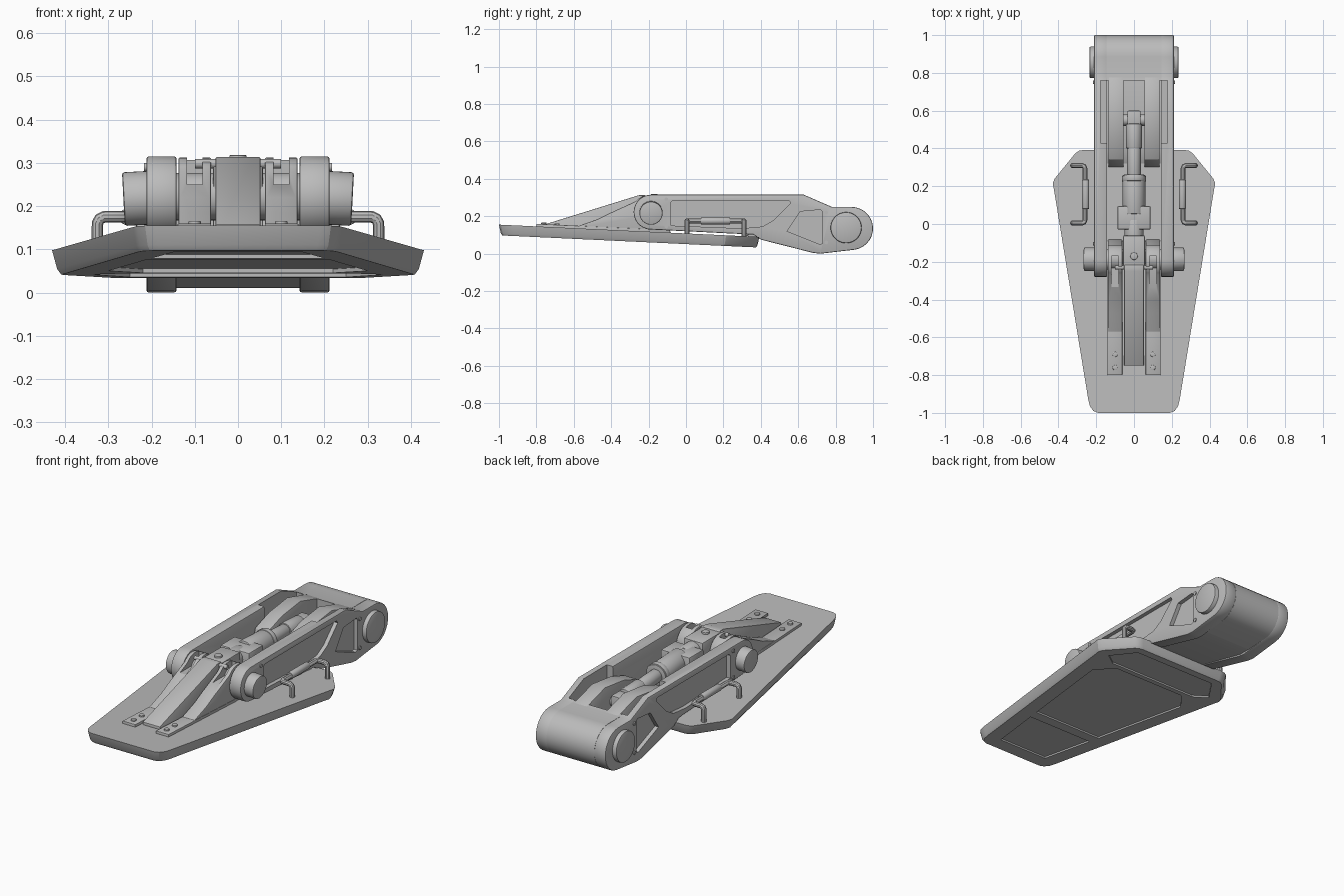
import bpy, bmesh, math
from mathutils import Matrix, Vector

if "Cube" in bpy.data.objects:
    bpy.data.objects.remove(bpy.data.objects["Cube"])

grey = bpy.data.materials.new("plain_grey")
grey.diffuse_color = (0.5, 0.5, 0.5, 1)
grey.use_nodes = True
grey.node_tree.nodes["Principled BSDF"].inputs["Base Color"].default_value = grey.diffuse_color


def plate_z(y):
    return 0.155 - 0.047 * (y + 1)


def finish(ob, bevel=0.0):
    ob.data.materials.clear()
    ob.data.materials.append(grey)
    bpy.ops.object.select_all(action='DESELECT')
    bpy.context.view_layer.objects.active = ob
    ob.select_set(True)
    if bevel:
        m = ob.modifiers.new("bevel", 'BEVEL')
        m.width, m.segments, m.limit_method = bevel, 2, 'ANGLE'
        m.angle_limit = math.radians(35)
        bpy.ops.object.modifier_apply(modifier=m.name)
    bpy.ops.object.shade_smooth_by_angle(angle=math.radians(32))
    return ob


def prism(name, pts, a, b, bevel=0.0, axis='X'):
    """Extrude a (y, z) outline along x, or an (x, y) outline along z."""
    bm = bmesh.new()
    put = (lambda p, t: (t, p[0], p[1])) if axis == 'X' else (lambda p, t: (p[0], p[1], t))
    lo = [bm.verts.new(put(p, a)) for p in pts]
    hi = [bm.verts.new(put(p, b)) for p in pts]
    bm.faces.new(lo)
    bm.faces.new(hi)
    for i in range(len(pts)):
        j = (i + 1) % len(pts)
        bm.faces.new((lo[i], lo[j], hi[j], hi[i]))
    bmesh.ops.recalc_face_normals(bm, faces=bm.faces[:])
    me = bpy.data.meshes.new(name)
    bm.to_mesh(me)
    bm.free()
    ob = bpy.data.objects.new(name, me)
    bpy.context.collection.objects.link(ob)
    return finish(ob, bevel)


def box(name, x0, x1, y0, y1, z0, z1, bevel=0.004):
    return prism(name, [(y0, z0), (y1, z0), (y1, z1), (y0, z1)], x0, x1, bevel)


def rod(name, p, q, r, bevel=0.0, n=32):
    p, q = Vector(p), Vector(q)
    bpy.ops.mesh.primitive_cylinder_add(vertices=n, radius=r, depth=(q - p).length)
    ob = bpy.context.object
    ob.name = name
    ob.data.transform(Matrix.Translation((p + q) / 2) @ (q - p).to_track_quat('Z', 'Y').to_matrix().to_4x4())
    return finish(ob, bevel)


def cut(ob, cutter):
    bpy.context.view_layer.objects.active = ob
    m = ob.modifiers.new("cut", 'BOOLEAN')
    m.operation, m.solver, m.object = 'DIFFERENCE', 'EXACT', cutter
    bpy.ops.object.modifier_apply(modifier=m.name)
    bpy.data.objects.remove(cutter)


def arc(cy, cz, r, a0, a1, n=14):
    return [(cy + r * math.cos(math.radians(a0 + (a1 - a0) * i / n)),
             cz + r * math.sin(math.radians(a0 + (a1 - a0) * i / n))) for i in range(n + 1)]


def both(pts):
    return pts + [(-x, y) for x, y in reversed(pts)]


# Sloping foot plate with chamfered underside and shallow underside panels
half = [(0.19, -1.0), (0.215, -0.99), (0.233, -0.965), (0.242, -0.93),
        (0.425, 0.19), (0.43, 0.215), (0.42, 0.24), (0.31, 0.375), (0.29, 0.388), (0.265, 0.392)]
plate = prism("foot_plate", both(half), -0.057, 0, axis='Z')
for v in plate.data.vertices:
    if v.co.z < -0.05:
        v.co.x *= 0.95
        v.co.y = -0.3 + (v.co.y + 0.3) * 0.975
    elif v.co.z > -0.01:
        v.co.z = 0
bm = bmesh.new()
bm.from_mesh(plate.data)
side = [e for e in bm.edges if abs(e.verts[0].co.z - e.verts[1].co.z) > 0.01]
new = bmesh.ops.bisect_plane(bm, geom=bm.verts[:] + bm.edges[:] + bm.faces[:],
                             plane_co=(0, 0, -0.044), plane_no=(0, 0, 1))
for v in bm.verts:
    if abs(v.co.z + 0.044) < 1e-4:
        k = 0.95 + 0.05 * 0.044 / 0.057
        ky = 0.975 + 0.025 * 0.044 / 0.057
        v.co.x /= k
        v.co.y = -0.3 + (v.co.y + 0.3) / ky
bm.to_mesh(plate.data)
bm.free()
for panel in ([(0.15, -0.90), (0.20, -0.60)], [(0.21, -0.54), (0.30, 0.02), (0.22, 0.12)],
              [(0.27, 0.15), (0.34, 0.20), (0.25, 0.33)]):
    cut(plate, prism("panel_cutter", both(panel), -0.08, -0.048, axis='Z'))
shear = Matrix.Identity(4)
shear[2][1], shear[2][3] = -0.047, plate_z(0)
plate.data.transform(shear)
finish(plate)

# Arm side beams with outside pockets and inside slots
beam = (arc(-0.187, 0.222, 0.093, 270, 90) + [(0.63, 0.315), (0.78, 0.25)]
        + arc(0.885, 0.135, 0.115, 90, -82) + [(0.72, 0.0), (0.68, 0.004), (0.40, 0.075), (0.36, 0.102)])
window = [(-0.08, 0.15), (-0.08, 0.275), (-0.07, 0.285), (0.55, 0.285), (0.56, 0.27),
          (0.47, 0.18), (0.41, 0.145), (0.3, 0.135)]
gusset = [(0.54, 0.12), (0.61, 0.225), (0.72, 0.235), (0.73, 0.225), (0.73, 0.055), (0.715, 0.05)]
for s, tag in ((1, "right"), (-1, "left")):
    arm = prism("arm_beam_" + tag, beam, s * 0.142, s * 0.212, 0.006)
    for pocket in (window, gusset):
        cut(arm, prism("pocket_cutter", pocket, s * 0.19, s * 0.3))
    cut(arm, box("slot_cutter", s * 0.10, s * 0.178, 0.43, 0.76, 0.16, 0.4, 0))
    finish(arm)
    # Pivot pins and their small screws
    rod("front_pivot_" + tag, (s * 0.15, -0.187, 0.222), (s * 0.265, -0.187, 0.216), 0.062, 0.006, 40)
    rod("rear_pivot_" + tag, (s * 0.15, 0.856, 0.139), (s * 0.236, 0.856, 0.139), 0.083, 0.006, 40)
    for y, z in ((-0.105, 0.29), (-0.105, 0.145), (0.75, 0.22), (0.75, 0.06)):
        rod("beam_screw_" + tag, (s * 0.2, y, z), (s * 0.217, y, z), 0.01, 0, 12)
    # Inner ribs of the arm
    prism("inner_rib_" + tag, [(0.30, 0.10), (0.34, 0.235), (0.46, 0.275), (0.62, 0.295), (0.78, 0.25),
                               (0.78, 0.03), (0.40, 0.085)], s * 0.055, s * 0.135, 0.004)

    # Bracket ribs: bolted foot strip and rising hinge lug with a top notch
    prism("bracket_foot_" + tag, [(-0.80, 0.13), (-0.80, plate_z(-0.8) + 0.014),
                                  (-0.2, plate_z(-0.2) + 0.014), (-0.2, 0.1)], s * 0.062, s * 0.14, 0.003)
    lug = prism("bracket_lug_" + tag, [(-0.58, 0.135), (-0.57, 0.15), (-0.47, 0.185), (-0.40, 0.22)]
                + arc(-0.20, 0.222, 0.09, 140, 0) + [(-0.08, 0.10)], s * 0.062, s * 0.138, 0.004)
    cut(lug, box("notch_cutter", s * 0.082, s * 0.118, -0.40, -0.17, 0.25, 0.4, 0))
    finish(lug)
    for y in (-0.76, -0.69, -0.49):
        z = plate_z(y) + 0.012
        rod("foot_bolt_" + tag, (s * 0.1, y, z), (s * 0.1, y, z + 0.01), 0.014, 0.002, 12)

    # Grab handle bent from round bar, with a thicker grip
    cu = bpy.data.curves.new("handle_" + tag, 'CURVE')
    cu.dimensions, cu.bevel_depth, cu.bevel_resolution, cu.use_fill_caps = '3D', 0.0135, 3, True
    end = [(0.325, 0.09), (0.325, 0.160), (0.320, 0.170), (0.310, 0.175), (0.275, 0.175)]
    path = ([(x, 0.005, z) for x, z in end] + [(0.264, 0.009, 0.175), (0.26, 0.02, 0.175),
            (0.26, 0.295, 0.175), (0.264, 0.306, 0.175)] + [(x, 0.31, z) for x, z in reversed(end)])
    sp = cu.splines.new('POLY')
    sp.points.add(len(path) - 1)
    for p, (x, y, z) in zip(sp.points, path):
        p.co = (s * x, y, z, 1)
    handle = bpy.data.objects.new("handle_" + tag, cu)
    bpy.context.collection.objects.link(handle)
    bpy.ops.object.select_all(action='DESELECT')
    bpy.context.view_layer.objects.active = handle
    handle.select_set(True)
    bpy.ops.object.convert(target='MESH')
    finish(bpy.context.object)
    rod("handle_grip_" + tag, (s * 0.256, 0.08, 0.175), (s * 0.256, 0.235, 0.175), 0.019, 0.003, 20)

# Rear knuckle and floor joining the two beams
prism("rear_knuckle", [(0.76, 0.01), (0.76, 0.255), (0.78, 0.25)]
      + arc(0.885, 0.135, 0.115, 90, -82), -0.145, 0.145)
prism("arm_floor", [(0.32, 0.095), (0.40, 0.13), (0.78, 0.09), (0.78, 0.012), (0.69, 0.012),
                    (0.40, 0.08)], -0.145, 0.145)

# Centre wedge of the bracket and hinge shaft
prism("centre_wedge", [(-0.75, 0.13), (-0.75, 0.158), (-0.25, 0.313), (-0.22, 0.313),
                       (-0.16, 0.22), (-0.16, 0.10)], -0.052, 0.052, 0.003)
rod("hinge_shaft", (-0.15, -0.187, 0.222), (0.15, -0.187, 0.222), 0.055)
rod("hinge_clip", (-0.1, -0.23, 0.298), (0.1, -0.23, 0.298), 0.011, 0, 16)


# Actuator along the middle of the arm
def axis(y):
    return (0, y, 0.25 - 0.05 * y)


box("actuator_yoke", -0.058, 0.058, -0.24, -0.06, 0.20, 0.308, 0.008)
box("actuator_valve_block", -0.088, 0.088, -0.03, 0.095, 0.19, 0.295, 0.008)
for name, y0, y1, r in (("neck", -0.10, 0.02, 0.05), ("barrel", 0.05, 0.26, 0.06), ("collar", 0.225, 0.255, 0.064),
                        ("rod", 0.24, 0.41, 0.036), ("sleeve", 0.40, 0.53, 0.042)):
    rod("actuator_" + name, axis(y0), axis(y1), r, 0.005)
box("actuator_end_block", -0.035, 0.035, 0.50, 0.60, 0.10, 0.25, 0.006)
rod("actuator_end_pin", (-0.07, 0.55, 0.20), (0.07, 0.55, 0.20), 0.03)
rod("actuator_cap", (0, -0.17, 0.30), (0, -0.17, 0.318), 0.02, 0.003, 20)
